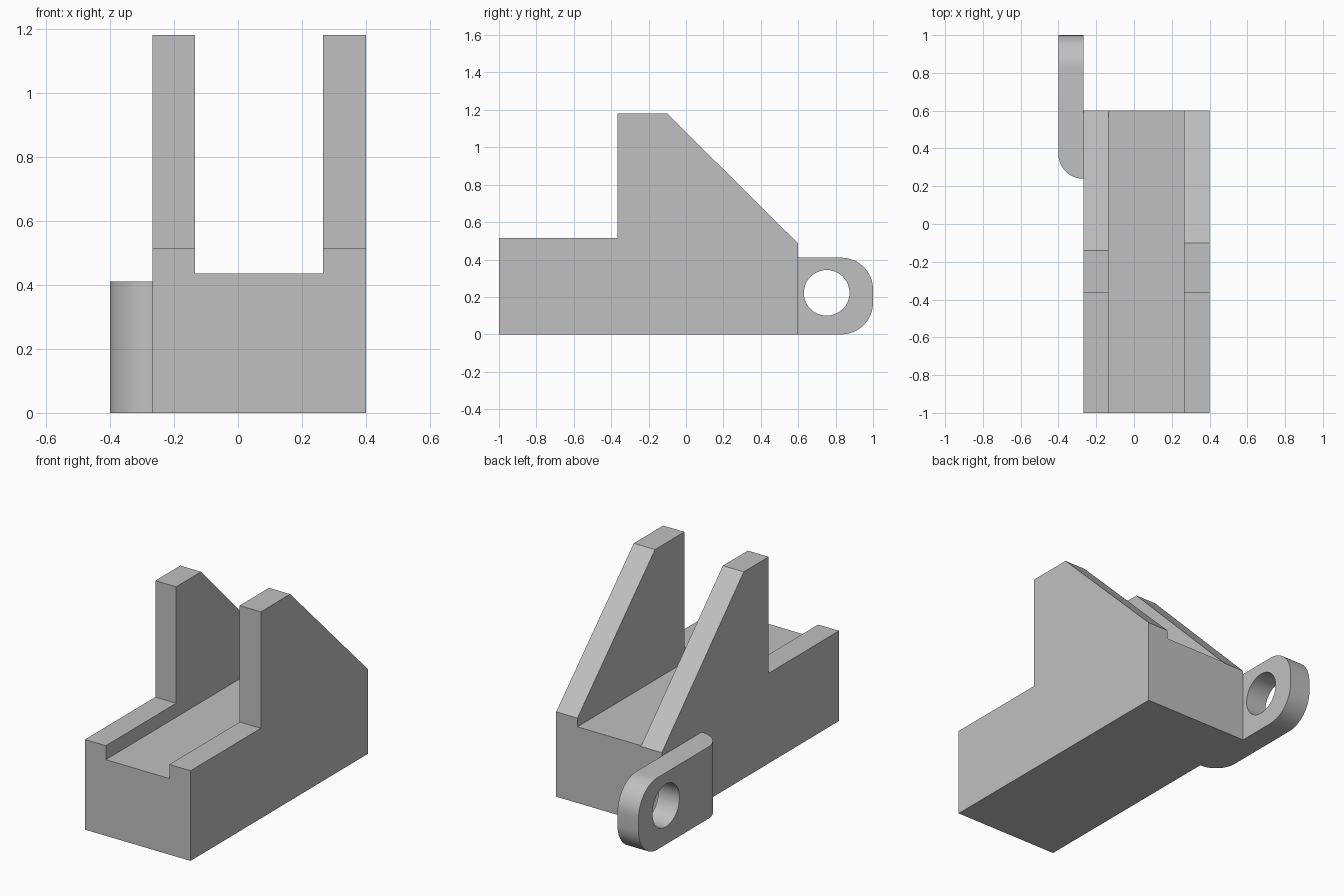
import bpy, bmesh, math
from mathutils import Vector

cube = bpy.data.objects.get("Cube")
if cube:
    bpy.data.objects.remove(cube, do_unlink=True)

grey = bpy.data.materials.new("plain grey")
grey.use_nodes = True
colour = (0.53, 0.53, 0.53, 1)
grey.diffuse_color = colour
grey.node_tree.nodes["Principled BSDF"].inputs["Base Color"].default_value = colour


def prism(name, profile, x0, x1, rounds=()):
    """Extrude a (y, z) profile along x; rounds lists (edge test, radius)."""
    bm = bmesh.new()
    face = bm.faces.new([bm.verts.new((x0, y, z)) for y, z in profile])
    out = bmesh.ops.extrude_face_region(bm, geom=[face])["geom"]
    new = [v for v in out if isinstance(v, bmesh.types.BMVert)]
    bmesh.ops.translate(bm, verts=new, vec=Vector((x1 - x0, 0, 0)))
    bmesh.ops.recalc_face_normals(bm, faces=bm.faces)
    for test, radius in rounds:
        edges = [e for e in bm.edges if all(test(v.co) for v in e.verts)]
        bmesh.ops.bevel(bm, geom=edges, offset=radius, segments=16,
                        profile=0.5, affect='EDGES')
    mesh = bpy.data.meshes.new(name)
    bm.to_mesh(mesh)
    bm.free()
    mesh.materials.append(grey)
    obj = bpy.data.objects.new(name, mesh)
    bpy.context.collection.objects.link(obj)
    return obj


def cut(target, cutter):
    """Subtract the cutter and discard it."""
    mod = target.modifiers.new("cut", 'BOOLEAN')
    mod.operation, mod.solver, mod.object = 'DIFFERENCE', 'EXACT', cutter
    bpy.context.view_layer.objects.active = target
    bpy.ops.object.modifier_apply(modifier=mod.name)
    bpy.data.objects.remove(cutter, do_unlink=True)


# Main body: side profile across the full width
left, right, top = 0.4, -0.267, 1.18
body = prism("body", [(-1, 0), (0.6, 0), (0.6, 0.485), (-0.1, top),
                      (-0.365, top), (-0.365, 0.515), (-1, 0.515)], right, left)

# The right wall has a slightly lower slope than the left one
cut(body, prism("slope_cutter", [(-0.14, top), (0.6, 0.43), (0.7, 0.329),
                                 (0.7, 1.4), (-0.14, 1.4)], -0.5, -0.133))

# Channel running between the walls
cut(body, prism("channel_cutter", [(-1.2, 0.435), (1.2, 0.435),
                                   (1.2, 1.5), (-1.2, 1.5)], -0.135, 0.266))

# Side lug: rounded back corners and a rounded front outer edge
y0, y1, height = 0.24, 1.0, 0.41
lug = prism("side_lug", [(y0, 0), (y1, 0), (y1, height), (y0, height)], -0.4, right, [
    (lambda c: c.y > 0.99 and c.z < 0.01, 0.17),
    (lambda c: c.y > 0.99 and c.z > 0.4, 0.17),
    (lambda c: c.y < 0.25 and c.x < -0.39, 0.13)])

# Round hole through the lug
ring = [(0.752 + 0.122 * math.cos(i * math.tau / 64),
         0.222 + 0.122 * math.sin(i * math.tau / 64)) for i in range(64)]
cut(lug, prism("hole_cutter", ring, -0.6, -0.1))

# Smooth the rounded surfaces, keep the edges sharp
bpy.ops.object.select_all(action='DESELECT')
lug.select_set(True)
bpy.context.view_layer.objects.active = lug
bpy.ops.object.shade_smooth_by_angle(angle=math.radians(30))
